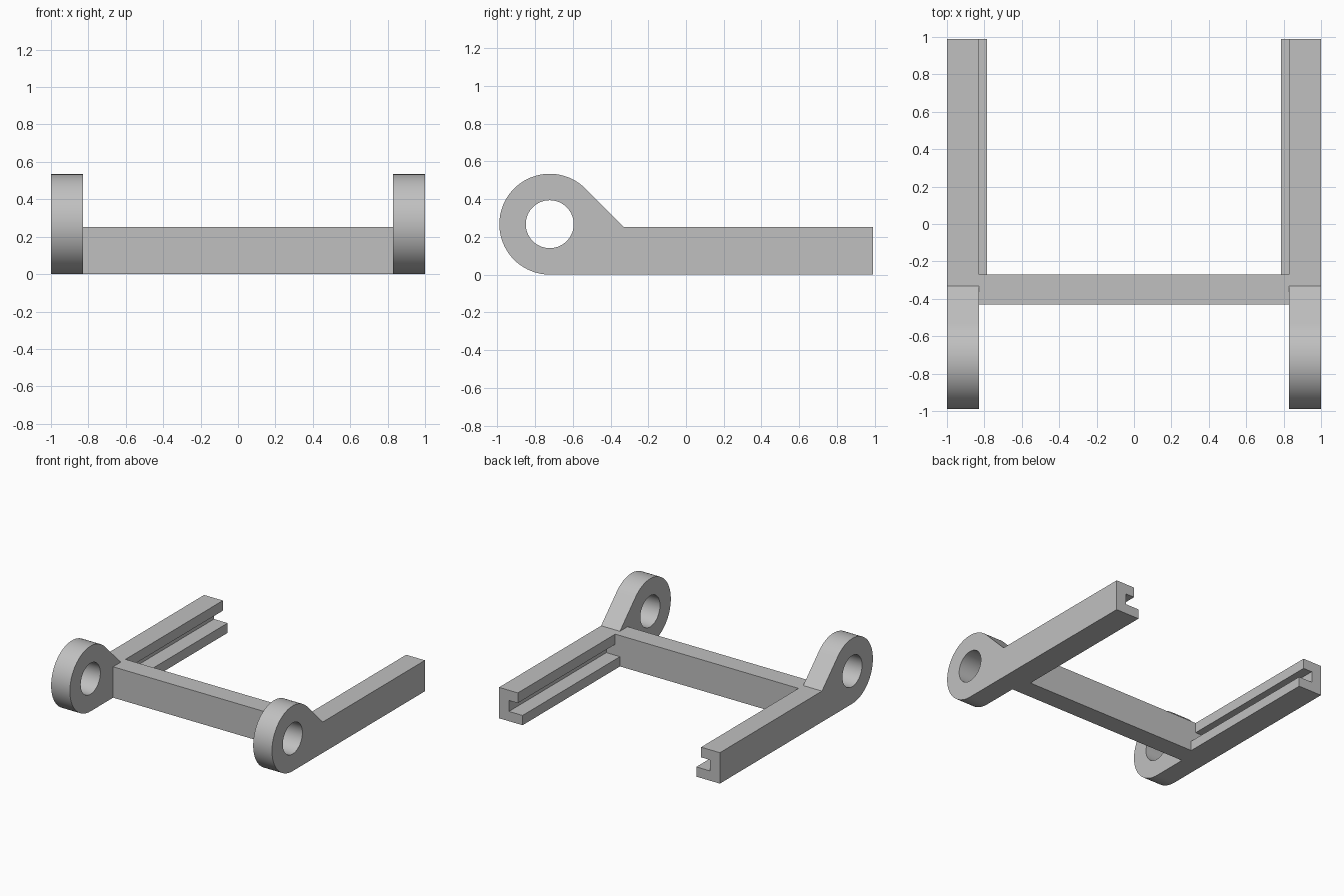
import bpy, bmesh, math
from mathutils import Vector

cube = bpy.data.objects.get("Cube")
if cube:
    bpy.data.objects.remove(cube, do_unlink=True)

# Main dimensions
OUT, PLATE_IN, LIP_IN, SLOT_IN = 1.0, 0.83, 0.787, 0.91
BACK, BAR_BACK, BAR_FRONT = 0.99, -0.27, -0.43
HEIGHT, LIP_TOP, SLOT_TOP = 0.253, 0.08, 0.17
EYE_Y, EYE_R, HOLE_R = -0.722, 0.267, 0.127

grey = bpy.data.materials.new("plain grey")
grey.use_nodes = True
colour = (0.53, 0.53, 0.53, 1)
grey.diffuse_color = colour
grey.node_tree.nodes["Principled BSDF"].inputs["Base Color"].default_value = colour


def prism(name, outline, x0, x1):
    """Extrude a (y, z) outline along x."""
    bm = bmesh.new()
    face = bm.faces.new([bm.verts.new((x0, y, z)) for y, z in outline])
    new = bmesh.ops.extrude_face_region(bm, geom=[face])["geom"]
    bmesh.ops.translate(bm, vec=Vector((x1 - x0, 0, 0)),
                        verts=[v for v in new if isinstance(v, bmesh.types.BMVert)])
    bmesh.ops.recalc_face_normals(bm, faces=bm.faces)
    mesh = bpy.data.meshes.new(name)
    bm.to_mesh(mesh)
    bm.free()
    mesh.materials.append(grey)
    obj = bpy.data.objects.new(name, mesh)
    bpy.context.collection.objects.link(obj)
    return obj


def box(name, x0, x1, y0, y1, z0, z1):
    return prism(name, [(y0, z0), (y1, z0), (y1, z1), (y0, z1)], x0, x1)


def arc(radius, start, end, steps):
    angles = [math.radians(start + (end - start) * i / steps) for i in range(steps + 1)]
    return [(EYE_Y + radius * math.cos(a), EYE_R + radius * math.sin(a)) for a in angles]


def apply(obj, mod):
    bpy.context.view_layer.objects.active = obj
    bpy.ops.object.modifier_apply(modifier=mod.name)


def combine(obj, other, operation):
    mod = obj.modifiers.new("combine", "BOOLEAN")
    mod.object, mod.operation, mod.solver = other, operation, "EXACT"
    apply(obj, mod)
    bpy.data.objects.remove(other, do_unlink=True)


# Side arm: round eye, sloping neck and straight rail
neck_y = EYE_Y + EYE_R * math.sqrt(2) - (HEIGHT - EYE_R)
outline = arc(EYE_R, 45, 270, 60) + [(BACK, 0), (BACK, HEIGHT), (neck_y, HEIGHT)]
frame = prism("bracket_frame", outline, PLATE_IN, OUT)

# Wider lower lip, guide slot and pivot hole
combine(frame, box("lower_lip", LIP_IN, 0.95, BAR_BACK, BACK, 0, LIP_TOP), "UNION")
combine(frame, box("slot_cutter", 0.7, SLOT_IN, BAR_BACK, 1.1, LIP_TOP, SLOT_TOP), "DIFFERENCE")
combine(frame, prism("hole_cutter", arc(HOLE_R, 0, 354, 59), 0.7, 1.1), "DIFFERENCE")

# Opposite arm
mirror = frame.modifiers.new("mirror", "MIRROR")
apply(frame, mirror)

# Cross bar joining the arms
combine(frame, box("cross_bar", -0.88, 0.88, BAR_FRONT, BAR_BACK, 0, HEIGHT), "UNION")

bpy.ops.object.select_all(action="DESELECT")
frame.select_set(True)
bpy.context.view_layer.objects.active = frame
bpy.ops.object.shade_smooth_by_angle(angle=math.radians(30))
